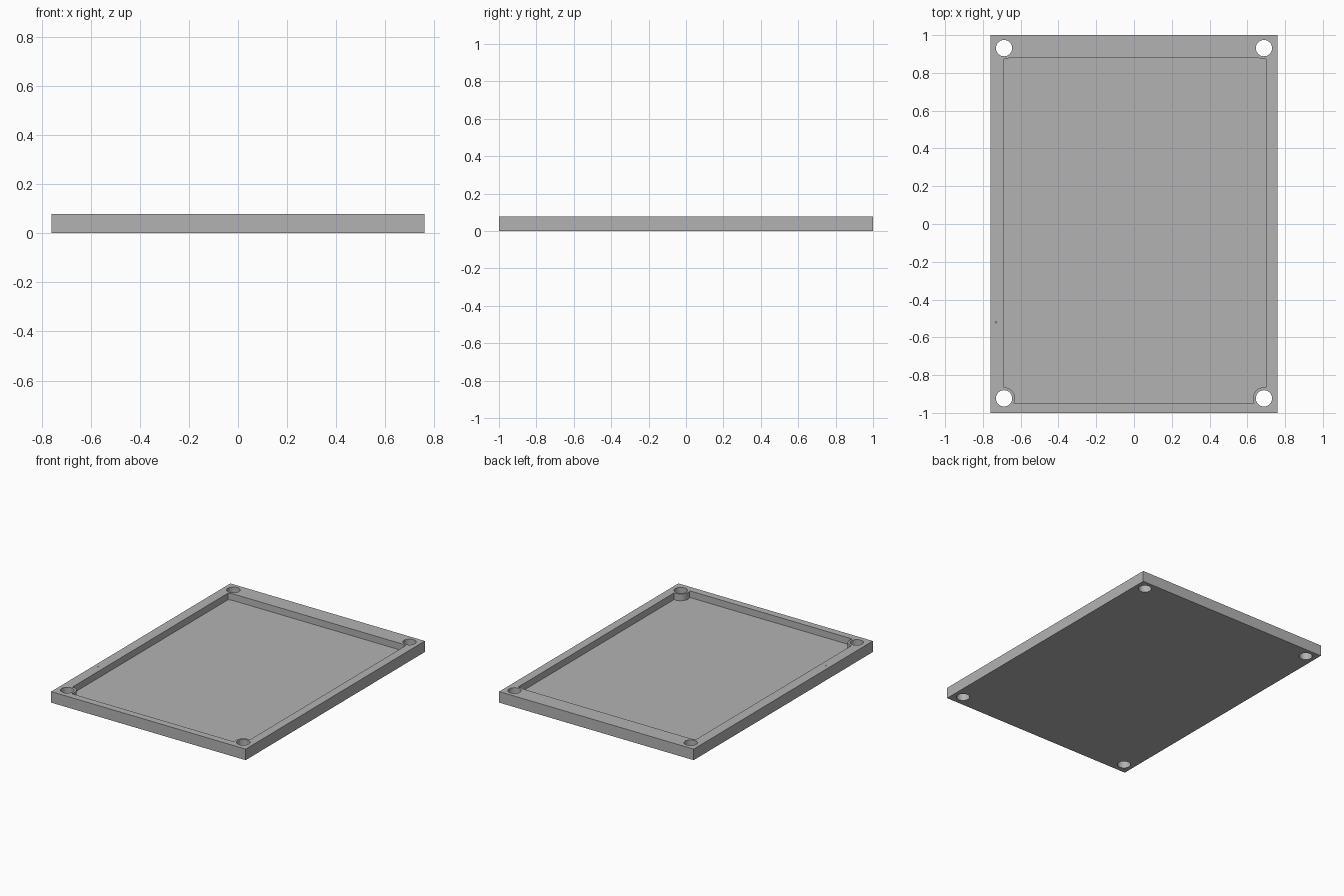
import bpy
import math

W, L, H = 1.52, 2.0, 0.078
FLOOR = 0.031
HOLE_R, BOSS_R = 0.043, 0.058
CORNERS = [(x, y) for x in (-0.688, 0.688) for y in (-0.923, 0.931)]

if "Cube" in bpy.data.objects:
    bpy.data.objects.remove(bpy.data.objects["Cube"], do_unlink=True)


def box(name, x0, x1, y0, y1, z0, z1):
    centre = ((x0 + x1) / 2, (y0 + y1) / 2, (z0 + z1) / 2)
    bpy.ops.mesh.primitive_cube_add(size=1, location=centre)
    ob = bpy.context.object
    ob.name = name
    ob.scale = (x1 - x0, y1 - y0, z1 - z0)
    bpy.ops.object.transform_apply(location=True, rotation=False, scale=True)
    return ob


def cylinder(name, x, y, radius, z0, z1, sides=48):
    bpy.ops.mesh.primitive_cylinder_add(
        vertices=sides, radius=radius, depth=z1 - z0, location=(x, y, (z0 + z1) / 2))
    ob = bpy.context.object
    ob.name = name
    return ob


def cut(target, cutter):
    """Subtract the cutter from the target, then discard the cutter."""
    cutter.hide_render = True
    mod = target.modifiers.new("cut", 'BOOLEAN')
    mod.operation = 'DIFFERENCE'
    mod.solver = 'EXACT'
    mod.object = cutter
    bpy.context.view_layer.objects.active = target
    bpy.ops.object.modifier_apply(modifier=mod.name)
    bpy.data.objects.remove(cutter, do_unlink=True)


# Tray body
tray = box("tray", -W / 2, W / 2, -L / 2, L / 2, 0, H)

# Recess that leaves a round boss standing at each corner
recess = box("recess_cutter", -0.688, 0.70, -0.95, 0.88, FLOOR, H + 0.1)
for x, y in CORNERS:
    cut(recess, cylinder("boss_cutter", x, y, BOSS_R, -0.1, H + 0.2))
cut(tray, recess)

# Screw holes through the corners
for x, y in CORNERS:
    cut(tray, cylinder("hole_cutter", x, y, HOLE_R, -0.1, H + 0.1))

# Tiny pit in the left-hand rim
cut(tray, cylinder("pit_cutter", -0.73, -0.52, 0.004, H - 0.01, H + 0.1, 12))

# Grey finish
grey = bpy.data.materials.new("grey")
grey.use_nodes = True
colour = (0.45, 0.45, 0.45, 1)
grey.diffuse_color = colour
grey.node_tree.nodes["Principled BSDF"].inputs["Base Color"].default_value = colour
tray.data.materials.clear()
tray.data.materials.append(grey)

bpy.ops.object.select_all(action='DESELECT')
tray.select_set(True)
bpy.context.view_layer.objects.active = tray
bpy.ops.object.shade_smooth_by_angle(angle=math.radians(30))
